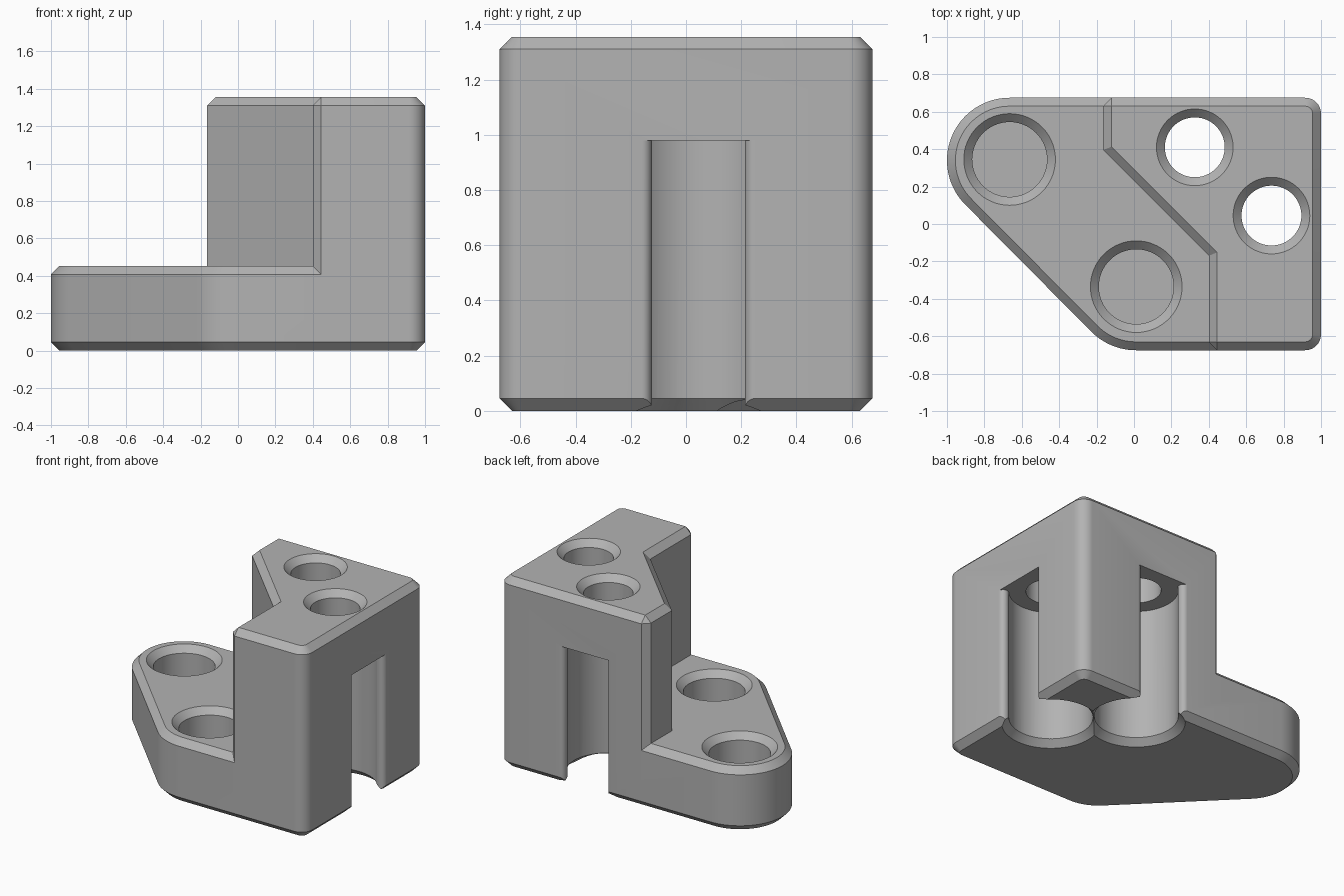
import bpy, bmesh
from math import sin, cos, pi, radians, atan2, sqrt

if "Cube" in bpy.data.objects:
    bpy.data.objects.remove(bpy.data.objects["Cube"])

C = 0.045                      # chamfer used on every edge
BASE_TOP, TOWER_TOP, POCKET_TOP = 0.453, 1.355, 0.98
WALL = 0.265                   # pocket centre to outer wall

grey = bpy.data.materials.new("plain_grey")
grey.use_nodes = True
grey.diffuse_color = (0.45, 0.45, 0.45, 1)
grey.node_tree.nodes["Principled BSDF"].inputs["Base Color"].default_value = grey.diffuse_color


def arc(cx, cy, r, start, end, n=12):
    angles = [radians(start + (end - start) * i / n) for i in range(n + 1)]
    return [(cx + r * cos(a), cy + r * sin(a)) for a in angles]


def loft(name, sections):
    """Solid through a stack of (z, outline) sections."""
    bm = bmesh.new()
    rings = [[bm.verts.new((x, y, z)) for x, y in pts] for z, pts in sections]
    for low, high in zip(rings, rings[1:]):
        for i in range(len(low)):
            j = (i + 1) % len(low)
            bm.faces.new((low[i], low[j], high[j], high[i]))
    bm.faces.new(rings[0][::-1])
    bm.faces.new(rings[-1])
    bmesh.ops.remove_doubles(bm, verts=bm.verts[:], dist=1e-5)
    bmesh.ops.recalc_face_normals(bm, faces=bm.faces[:])
    mesh = bpy.data.meshes.new(name)
    bm.to_mesh(mesh)
    bm.free()
    mesh.materials.append(grey)
    obj = bpy.data.objects.new(name, mesh)
    bpy.context.collection.objects.link(obj)
    return obj


def combine(body, other, operation):
    mod = body.modifiers.new(operation, 'BOOLEAN')
    mod.operation, mod.solver, mod.object = operation, 'EXACT', other
    bpy.context.view_layer.objects.active = body
    bpy.ops.object.modifier_apply(modifier=mod.name)
    bpy.data.objects.remove(other)


def right_corners(inset):
    r = 0.085 - inset
    return arc(0.915, -0.59, r, -90, 0) + arc(0.915, 0.59, r, 0, 90)


def base_outline(inset):
    r = 0.335 - inset
    return (arc(0.01, -0.34, r, -135, -90) + right_corners(inset)
            + arc(-0.665, 0.34, r, 90, 225, 32))


def circle(x, y, r):
    return arc(x, y, r, 0, 360, 64)[:-1]


# Base plate, chamfered above and below
body = loft("bracket_body", [(0, base_outline(C)), (C, base_outline(0)),
                             (BASE_TOP - C, base_outline(0)), (BASE_TOP, base_outline(C))])

# Tower with a slanted inner wall
left, right, edge = -0.165, 0.40, 0.675
wall = ([(right, C - edge), (right + C, -edge)] + right_corners(0)
        + [(left + C, edge), (left, edge - C), (left, 0.395), (right, -0.17)])
rim = ([(right + C, C - edge)] * 2 + right_corners(C)
       + [(left + C, edge - C)] * 2 + [(left + C, 0.414), (right + C, -0.151)])
tower = loft("tower", [(0.2, wall), (TOWER_TOP - C, wall), (TOWER_TOP, rim)])
combine(body, tower, 'UNION')


# Round pockets that open through the side and back with rounded lips
def pocket_outline(r=0.27, f=0.037):
    u = WALL - f
    h = sqrt((r + f) ** 2 - u ** 2)
    a = atan2(h, u) * 180 / pi
    upper = [(WALL + 0.1, h)] + arc(u, h, f, 0, a - 180)[:-1]
    lower = [(x, -y) for x, y in reversed(upper)]
    return upper + arc(0, 0, r, a, 360 - a, 64) + lower


tower_holes = [(0.735, 0.045), (0.325, 0.41)]
side = [(tower_holes[0][0] + u, tower_holes[0][1] + v) for u, v in pocket_outline()]
back = [(tower_holes[1][0] - v, tower_holes[1][1] + u) for u, v in pocket_outline()]
for outline in (side, back):
    combine(body, loft("pocket", [(-0.1, outline), (POCKET_TOP, outline)]), 'DIFFERENCE')
for x, y in tower_holes:
    cone = [(-0.02, circle(x, y, 0.27 + C + 0.02)), (0.1, circle(x, y, 0.27 + C - 0.1))]
    combine(body, loft("pocket_chamfer", cone), 'DIFFERENCE')


# Countersunk holes: through the tower, blind in the base
def drill(x, y, r, bottom, top):
    combine(body, loft("drill", [(bottom, circle(x, y, r)), (top - C, circle(x, y, r)),
                                 (top + 0.02, circle(x, y, r + C + 0.02))]), 'DIFFERENCE')


for x, y in tower_holes:
    drill(x, y, 0.16, POCKET_TOP - 0.1, TOWER_TOP)
for x, y in [(-0.665, 0.345), (0.012, -0.335)]:
    drill(x, y, 0.2, 0.14, BASE_TOP)

# Smooth curved walls, keep chamfer edges crisp
bpy.ops.object.select_all(action='DESELECT')
body.select_set(True)
bpy.context.view_layer.objects.active = body
bpy.ops.object.shade_smooth_by_angle(angle=radians(25))
